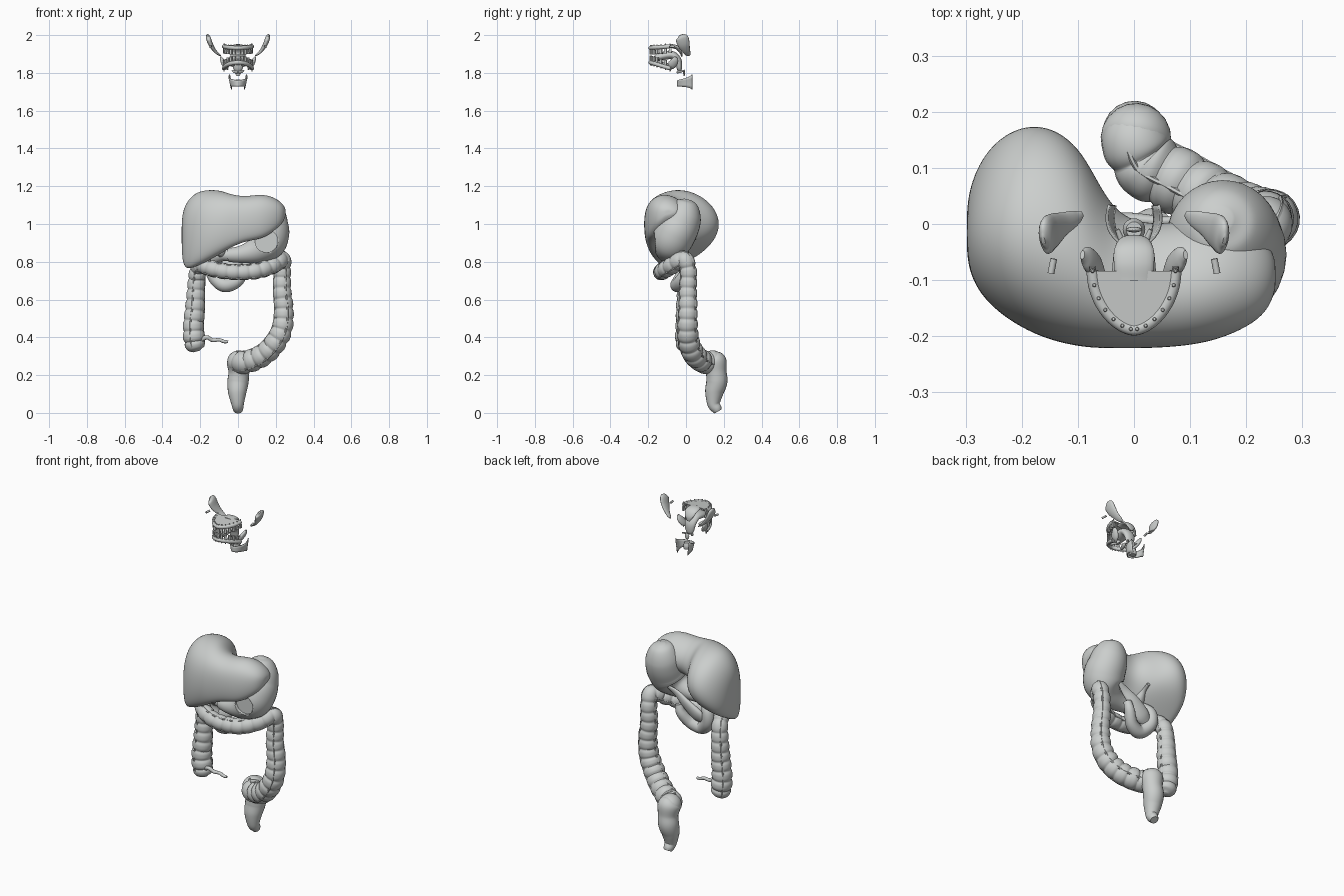
import bpy, bmesh, math
from mathutils import Vector, Matrix

cube = bpy.data.objects.get("Cube")
if cube:
    bpy.data.objects.remove(cube, do_unlink=True)

GREY = (0.6, 0.62, 0.61, 1)
mat = bpy.data.materials.new("soft grey")
mat.use_nodes = True
mat.diffuse_color = GREY
mat.node_tree.nodes["Principled BSDF"].inputs["Base Color"].default_value = GREY


def finish(name, bm):
    """Turn a bmesh into a smooth grey object."""
    bmesh.ops.recalc_face_normals(bm, faces=bm.faces)
    me = bpy.data.meshes.new(name)
    bm.to_mesh(me)
    bm.free()
    me.materials.append(mat)
    ob = bpy.data.objects.new(name, me)
    bpy.context.collection.objects.link(ob)
    bpy.ops.object.select_all(action='DESELECT')
    ob.select_set(True)
    bpy.context.view_layer.objects.active = ob
    bpy.ops.object.shade_smooth_by_angle(angle=math.radians(50))
    return ob


def spline(points, steps):
    """Catmull-Rom through (x, y, z, radius) points."""
    p = [Vector(q) for q in points]
    p = [2 * p[0] - p[1]] + p + [2 * p[-1] - p[-2]]
    out = []
    for a, b, c, d in zip(p, p[1:], p[2:], p[3:]):
        for i in range(steps):
            t = i / steps
            out.append(0.5 * (2 * b + (c - a) * t + (2 * a - 5 * b + 4 * c - d) * t * t
                              + (3 * b - a - 3 * c + d) * t ** 3))
    return out + [p[-2]]


def loft(bm, rings):
    """Skin a list of closed rings and cap both ends."""
    rows = [[bm.verts.new(v) for v in ring] for ring in rings]
    n = len(rows[0])
    for a, b in zip(rows, rows[1:]):
        for i in range(n):
            bm.faces.new((a[i], a[(i + 1) % n], b[(i + 1) % n], b[i]))
    for row in (rows[0], rows[-1]):
        hub = bm.verts.new(sum((v.co for v in row), Vector()) / n)
        for i in range(n):
            bm.faces.new((row[i], row[(i + 1) % n], hub))


def frames(path, ref):
    """Parallel-transported frames: centre, radius, normal, binormal, length."""
    n, s, out = Vector(ref), 0, []
    c = [q.xyz for q in path]
    for i, q in enumerate(path):
        t = (c[min(i + 1, len(c) - 1)] - c[max(i - 1, 0)]).normalized()
        n = (n - t * n.dot(t)).normalized()
        s += (c[i] - c[i - 1]).length if i else 0
        out.append((c[i], max(q.w, 0.002), n.copy(), t.cross(n), s))
    return out


def tube(name, points, flat=1, ref=(1, 0, 0), steps=8, sides=20, haustra=0, bands=()):
    """Sweep a varying circle; haustra gives pouch length, bands run lengthwise."""
    bm = bmesh.new()
    fr = frames(spline(points, steps), ref)

    def sweep(rows, count, squash):
        rings = []
        for c, r, n, b in rows:
            angles = [2 * math.pi * k / count for k in range(count)]
            rings.append([c + r * (math.cos(a) * n + squash * math.sin(a) * b) for a in angles])
        loft(bm, rings)

    rows = []
    for c, r, n, b, s in fr:
        pinch = 1 - 0.13 * (1 - abs(math.sin(math.pi * s / haustra))) ** 1.5 if haustra else 1
        rows.append((c, r * pinch, n, b))
    sweep(rows, sides, flat)
    for a in bands:
        sweep([(c + r * 0.92 * (math.cos(a) * n + math.sin(a) * b), 0.005, n, b)
               for c, r, n, b, s in fr[24:-24]], 6, 1)
    return finish(name, bm)


def blob(name, centre, size, tilt=0):
    bm = bmesh.new()
    bmesh.ops.create_uvsphere(bm, u_segments=20, v_segments=12, radius=1)
    m = Matrix.Translation(centre) @ Matrix.Rotation(tilt, 4, 'Z') @ Matrix.Diagonal((*size, 1))
    bm.transform(m)
    return finish(name, bm)


# Liver: wedge profile lofted from the right lobe to the left lobe
wedge = [(.12, -.03), (.01, .17), (-.01, .55), (.07, .84), (.3, 1.0), (.58, 1.0),
         (.88, .83), (1.02, .55), (.9, .27), (.5, .1)]
stations = [  # x, front, back, bottom, top
    (-.298, -.045, .02, .88, 1.0), (-.294, -.085, .065, .79, 1.06), (-.272, -.13, .125, .75, 1.12),
    (-.225, -.172, .175, .765, 1.17), (-.16, -.206, .19, .795, 1.184), (-.09, -.221, .145, .835, 1.18),
    (-.04, -.222, .02, .87, 1.158), (.04, -.222, .0, .905, 1.145), (.13, -.214, .02, .915, 1.162),
    (.2, -.186, .0, .965, 1.138), (.237, -.157, -.03, 1.005, 1.108), (.252, -.12, -.06, 1.04, 1.08)]
bm = bmesh.new()
loft(bm, [[Vector((x, f + u * (b - f), lo + v * (hi - lo))) for u, v in wedge]
          for x, f, b, lo, hi in stations])
liver = finish("liver", bm)
sub = liver.modifiers.new("smooth", 'SUBSURF')
sub.levels = sub.render_levels = 3

# Stomach with a round window cut into its front
stomach = tube("stomach", [
    (.155, .01, 1.13, .02), (.155, .005, 1.11, .06), (.157, -.01, 1.06, .092),
    (.16, -.03, 1.0, .105), (.16, -.058, .95, .111), (.145, -.08, .9, .104), (.095, -.092, .86, .071),
    (.02, -.092, .84, .047), (-.05, -.08, .835, .036)], sides=32)
bm = bmesh.new()
bmesh.ops.create_cone(bm, cap_ends=True, segments=40, radius1=.06, radius2=.06, depth=.1)
bm.transform(Matrix.Translation((.15, -.195, .91)) @ Matrix.Rotation(math.pi / 2, 4, 'X'))
cutter = finish("window_cutter", bm)
cutter.hide_render = True
cutter.hide_viewport = True
cut = stomach.modifiers.new("window", 'BOOLEAN')
cut.operation, cut.object = 'DIFFERENCE', cutter

# Organs tucked behind and below the liver
tube("duodenum", [(-.04, -.08, .835, .032), (-.09, -.06, .835, .034), (-.13, -.02, .8, .034),
                  (-.13, -.02, .73, .036), (-.075, -.045, .678, .038), (-.01, -.03, .695, .034),
                  (.03, 0, .75, .028), (.045, 0, .8, .022)])
tube("pancreas", [(-.1, -.02, .74, .035), (-.06, -.01, .765, .045), (0, 0, .815, .036),
                  (.06, .0, .86, .024), (.11, .01, .89, .012)], flat=.5)
tube("gallbladder", [(-.11, -.11, .84, .008), (-.1, -.1, .85, .028), (-.08, -.05, .88, .028),
                     (-.07, .0, .91, .012), (-.06, .05, .925, .009)])

# Large intestine with pouches and lengthwise bands
tube("colon", [
    (-.22, .0, .325, .02), (-.225, .0, .345, .048), (-.232, 0, .39, .058), (-.236, 0, .46, .056),
    (-.227, 0, .56, .053), (-.222, 0, .66, .048), (-.215, -.01, .74, .045), (-.2, -.05, .782, .042),
    (-.15, -.1, .767, .044), (-.07, -.128, .75, .043), (.02, -.13, .745, .043),
    (.11, -.115, .755, .045), (.19, -.065, .785, .047), (.232, -.01, .812, .047),
    (.235, .012, .75, .046), (.234, .01, .65, .049), (.243, .01, .55, .052), (.235, .008, .45, .056),
    (.2, .015, .375, .059), (.145, .04, .315, .06), (.08, .075, .28, .061), (.025, .105, .267, .062),
    (.002, .145, .27, .06), (.003, .165, .255, .05)],
    steps=20, sides=24, haustra=.055, bands=(-1.9, .2, 2.3))
tube("rectum", [(.0, .135, .295, .03), (.003, .15, .275, .062), (.005, .16, .215, .055),
                (.0, .163, .165, .056), (-.004, .15, .11, .049), (-.002, .146, .05, .034),
                (0, .162, .022, .028), (0, .17, .008, .022)])
tube("appendix", [(-.2, -.02, .385, .013), (-.165, -.035, .4, .011), (-.135, -.03, .385, .01),
                  (-.1, -.03, .387, .009), (-.075, -.03, .378, .009), (-.052, -.03, .376, .007)])


# Mouth: gums follow a pointed U-shaped arch; the lower jaw drops toward the back
def arch(a, upper, dz=0):
    y = -.08 - .108 * math.cos(a)
    z = (1.932 + .08 * (y + .19)) if upper else 1.856 - .3 * (y + .19)
    return Vector((.074 * math.copysign(abs(math.sin(a)) ** 1.2, a), y, z + dz))


def tooth(bm, a, upper):
    up = 1 if upper else -1
    width = .0062 + .0025 * abs(math.sin(a))
    turn = Matrix.Rotation(a, 4, 'Z')
    crown = bmesh.ops.create_cube(bm, size=1)["verts"]
    root = bmesh.ops.create_cone(bm, cap_ends=True, segments=8, radius1=.0055, radius2=.003,
                                 depth=.02)["verts"]
    flip = Matrix.Rotation(0 if upper else math.pi, 4, 'X')
    for v in crown:
        taper = 1 if v.co.z * up < 0 else .75
        v.co = Vector((v.co.x * width * 2 * taper, v.co.y * .012 * taper, v.co.z * .03))
        v.co = turn @ v.co + arch(a, upper, -.021 * up)
    for v in root:
        v.co = flip @ v.co + arch(a, upper, .006 * up)


for upper in (True, False):
    side = "upper" if upper else "lower"
    angles = [math.radians(-88 + 176 * i / 13) for i in range(14)]
    tube(side + "_gum", [(*arch(a, upper), .011) for a in angles], steps=3, sides=12)
    bm = bmesh.new()
    for a in angles:
        tooth(bm, a, upper)
    teeth = finish(side + "_teeth", bm)
    bev = teeth.modifiers.new("round", 'BEVEL')
    bev.width, bev.segments = .0015, 2

# Palate plate filling the upper arch
bm = bmesh.new()
face = bm.faces.new([bm.verts.new(arch(math.radians(-88 + 8 * i), True, .002)) for i in range(23)])
top = bmesh.ops.extrude_face_region(bm, geom=[face])["geom"]
bmesh.ops.translate(bm, verts=[v for v in top if isinstance(v, bmesh.types.BMVert)], vec=(0, 0, .006))
finish("palate", bm)

tube("tongue", [(0, -.172, 1.872, .01), (0, -.16, 1.877, .03), (0, -.12, 1.89, .04),
                (0, -.07, 1.893, .038), (0, -.042, 1.865, .034), (0, -.035, 1.825, .026),
                (0, -.035, 1.805, .012)], flat=.55)
tube("soft_palate", [(0, -.1, 1.94, .034), (0, -.07, 1.941, .036), (0, -.045, 1.932, .035),
                     (0, -.028, 1.91, .026), (0, -.022, 1.885, .008)], flat=.3)

# Salivary glands, one set on each side
for side, s in (("left", 1), ("right", -1)):
    tube(side + "_parotid_gland", [
        (s * .162, -.03, 2.0, .01), (s * .157, -.022, 1.985, .033), (s * .144, -.012, 1.95, .032),
        (s * .125, 0, 1.92, .022), (s * .105, .01, 1.9, .015), (s * .092, .018, 1.893, .006)],
        flat=.38, ref=(0, 1, 0))
    tube(side + "_parotid_duct", [(s * .143, -.062, 1.94, .006), (s * .148, -.088, 1.938, .006)],
         sides=10)
    tube(side + "_submandibular_gland", [
        (s * .092, -.055, 1.885, .008), (s * .083, -.06, 1.865, .02), (s * .07, -.075, 1.84, .022),
        (s * .055, -.09, 1.82, .008)], flat=.55, ref=(0, 1, 0))
    blob(side + "_sublingual_gland", (s * .03, -.125, 1.845), (.009, .035, .012), s * .35)
    tube(side + "_hyoid_horn", [(0, -.045, 1.803, .006), (s * .018, -.035, 1.805, .006),
                                (s * .03, -.01, 1.812, .004)], sides=10)
blob("epiglottis", (0, -.01, 1.8), (.014, .005, .018))

# Throat cartilage: a shield open at the back, rising into horns
bm = bmesh.new()
rows = []
for i in range(25):
    u = i / 12 - 1
    horn = abs(u) ** 5
    low, high = 1.728 - .016 * horn, 1.76 + .018 * abs(u) + .014 * horn
    col = []
    for j in range(5):
        spread = .034 + .012 * j / 4
        col.append(bm.verts.new((spread * math.sin(2 * u), -.042 + .075 * abs(u) ** 1.5,
                                 low + (high - low) * j / 4)))
    rows.append(col)
for p, q in zip(rows, rows[1:]):
    for j in range(4):
        bm.faces.new((p[j], q[j], q[j + 1], p[j + 1]))
shield = finish("throat_cartilage", bm)
shield.modifiers.new("thickness", 'SOLIDIFY').thickness = .005
tube("windpipe_stub", [(0, -.01, 1.728, .018), (0, -.01, 1.745, .02), (0, -.01, 1.765, .014)])
